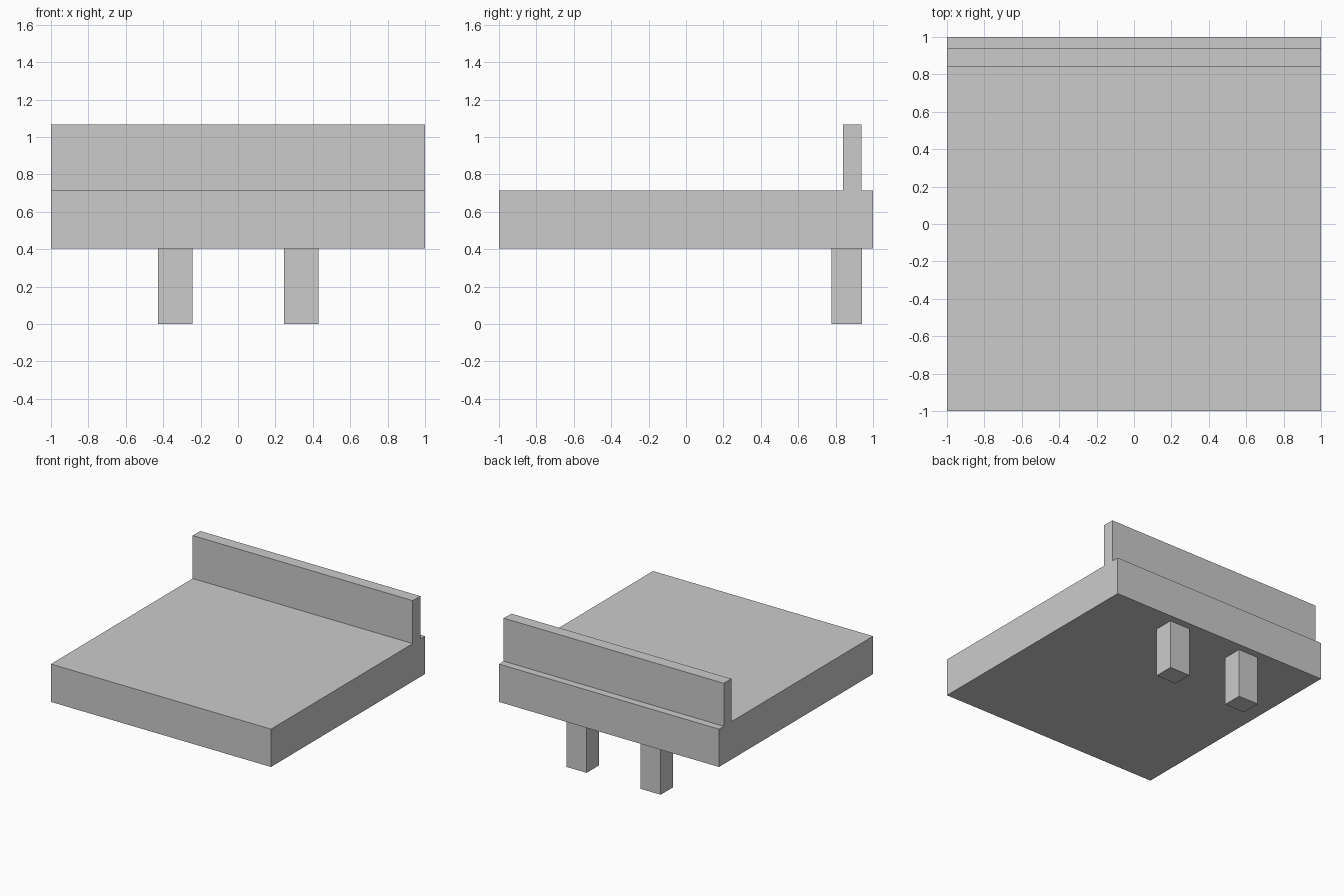
import bpy, bmesh

if "Cube" in bpy.data.objects:
    bpy.data.objects.remove(bpy.data.objects["Cube"])


def extrude_profile(name, points, x0, x1):
    """Extrude a (y, z) outline along x into a closed solid."""
    bm = bmesh.new()
    face = bm.faces.new([bm.verts.new((x0, y, z)) for y, z in points])
    grown = bmesh.ops.extrude_face_region(bm, geom=[face])
    verts = [v for v in grown["geom"] if isinstance(v, bmesh.types.BMVert)]
    bmesh.ops.translate(bm, verts=verts, vec=(x1 - x0, 0, 0))
    bmesh.ops.recalc_face_normals(bm, faces=bm.faces)
    mesh = bpy.data.meshes.new(name)
    bm.to_mesh(mesh)
    bm.free()
    obj = bpy.data.objects.new(name, mesh)
    bpy.context.collection.objects.link(obj)
    return obj


SEAT_BOTTOM, SEAT_TOP, BACK_TOP = 0.404, 0.715, 1.068

# Thick slab with the low back rail rising from it, one continuous outline
extrude_profile("seat_with_back_rail", [
    (-1, SEAT_BOTTOM), (1, SEAT_BOTTOM), (1, SEAT_TOP),
    (0.938, SEAT_TOP), (0.938, BACK_TOP), (0.84, BACK_TOP),
    (0.84, SEAT_TOP), (-1, SEAT_TOP)], -1, 1)

# Pair of rear legs
leg_outline = [(0.778, 0), (0.94, 0), (0.94, SEAT_BOTTOM), (0.778, SEAT_BOTTOM)]
for side, x0, x1 in (("left", -0.428, -0.244), ("right", 0.245, 0.43)):
    extrude_profile(f"rear_leg_{side}", leg_outline, x0, x1)
